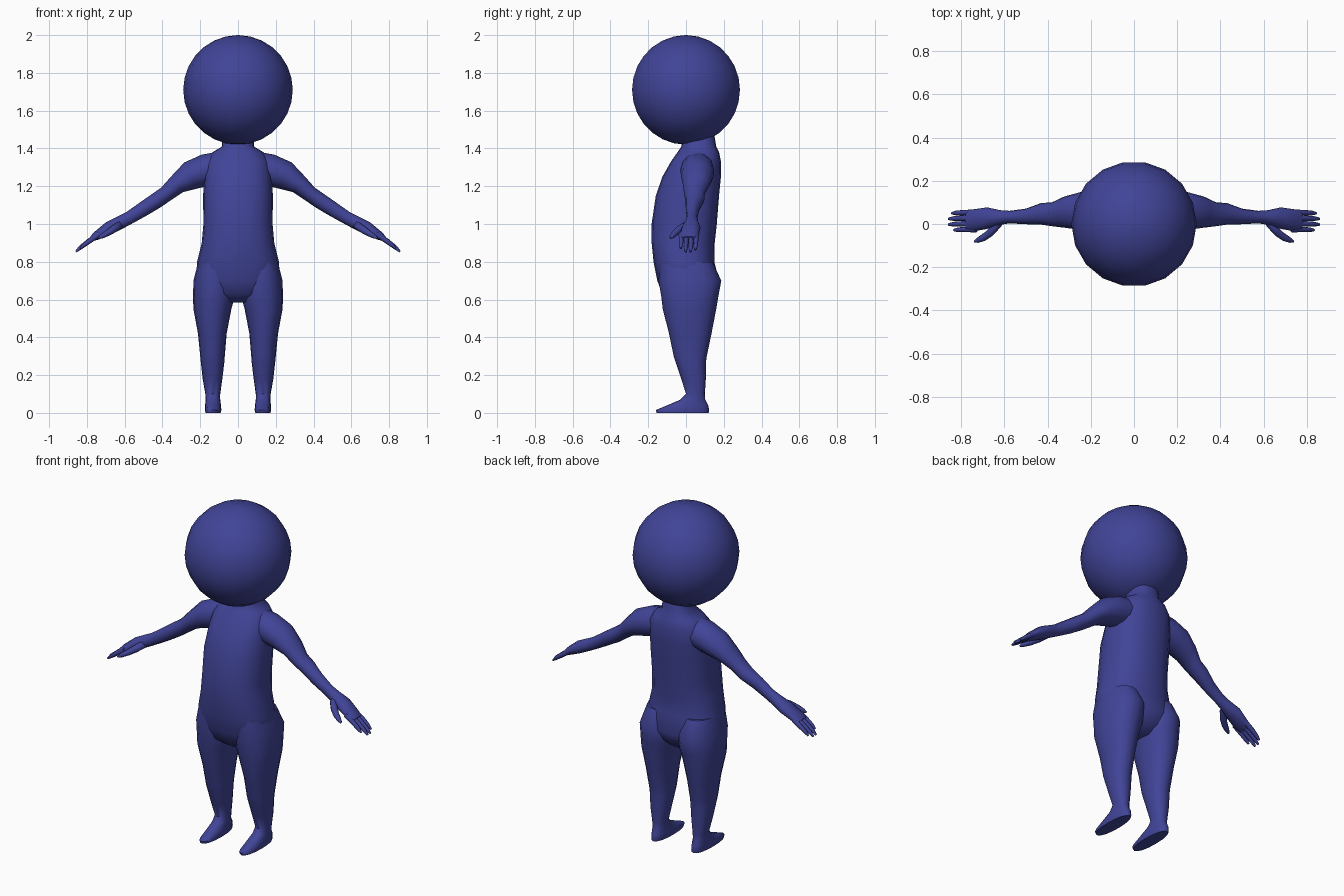
import bpy, bmesh, math
from mathutils import Vector

if "Cube" in bpy.data.objects:
    bpy.data.objects.remove(bpy.data.objects["Cube"])

blue = bpy.data.materials.new("dark blue")
blue.diffuse_color = (0.052, 0.058, 0.31, 1)
blue.use_nodes = True
blue.node_tree.nodes["Principled BSDF"].inputs["Base Color"].default_value = blue.diffuse_color


def loft(bm, rings, n=16, power=1.0):
    """Skin a list of (centre, u axis, v axis) rings into a capped tube."""
    def bend(t):
        return math.copysign(abs(t) ** power, t)
    loops = []
    for c, u, v in rings:
        c, u, v = Vector(c), Vector(u), Vector(v)
        loops.append([bm.verts.new(c + u * bend(math.cos(a)) + v * bend(math.sin(a)))
                      for a in (2 * math.pi * i / n for i in range(n))])
    for a, b in zip(loops, loops[1:]):
        for i in range(n):
            j = (i + 1) % n
            bm.faces.new((a[i], a[j], b[j], b[i]))
    bm.faces.new(loops[0])
    bm.faces.new(loops[-1])


def limb(bm, points, n=12):
    """Tube along points (x, y, z, half thickness, half width in y)."""
    pos = [Vector(p[:3]) for p in points]
    rings = []
    for i, p in enumerate(points):
        d = pos[min(i + 1, len(pos) - 1)] - pos[max(i - 1, 0)]
        d.y = 0
        d.normalize()
        rings.append((pos[i], Vector((-d.z, 0, d.x)) * p[3], (0, p[4], 0)))
    loft(bm, rings, n)


def finish(name, bm, mirror=False, angle=60):
    bmesh.ops.recalc_face_normals(bm, faces=bm.faces)
    mesh = bpy.data.meshes.new(name)
    bm.to_mesh(mesh)
    bm.free()
    mesh.materials.append(blue)
    ob = bpy.data.objects.new(name, mesh)
    bpy.context.collection.objects.link(ob)
    if mirror:
        mod = ob.modifiers.new("mirror", 'MIRROR')
        mod.use_mirror_merge = False
    bpy.ops.object.select_all(action='DESELECT')
    ob.select_set(True)
    bpy.context.view_layer.objects.active = ob
    bpy.ops.object.shade_smooth_by_angle(angle=math.radians(angle))


def level(z, x0, x1, y0, y1):
    """Horizontal ring filling the given x and y extents."""
    return (((x0 + x1) / 2, (y0 + y1) / 2, z), ((x1 - x0) / 2, 0, 0), (0, (y1 - y0) / 2, 0))


# Head: plain round ball
bm = bmesh.new()
R = 0.29
ball = []
for i in range(15):
    t = math.pi * min(max(i / 14, 0.004), 0.996)
    s = R * math.sin(t)
    ball.append(((0, 0, 1.71 - R * math.cos(t)), (s, 0, 0), (0, s, 0)))
loft(bm, ball, 18)
finish("head", bm)

# Torso with neck: (z, half width, front y, back y)
torso = [(1.47, .085, -.02, .15), (1.41, .085, -.025, .16), (1.38, .135, -.045, .175),
         (1.33, .17, -.08, .185), (1.25, .178, -.125, .185), (1.15, .185, -.16, .175),
         (1.0, .183, -.182, .163), (.9, .192, -.182, .152), (.8, .217, -.172, .15),
         (.70, .222, -.152, .175), (.63, .17, -.125, .14), (.585, .07, -.07, .09)]
bm = bmesh.new()
loft(bm, [level(z, -w, w, f, b) for z, w, f, b in torso], 20, 0.85)
finish("torso", bm)

# Legs and feet: (z, inner x, outer x, front y, back y)
leg = [(.80, .03, .21, -.14, .14), (.70, .012, .236, -.145, .187), (.61, .018, .238, -.13, .17),
       (.55, .035, .236, -.123, .16), (.42, .06, .212, -.09, .135), (.30, .07, .20, -.065, .11),
       (.27, .072, .197, -.055, .106), (.18, .083, .187, -.025, .105), (.10, .094, .173, 0, .1),
       (.07, .094, .172, -.03, .102), (.04, .09, .174, -.10, .118),
       (.015, .088, .175, -.16, .122), (0, .092, .172, -.155, .12)]
bm = bmesh.new()
loft(bm, [level(*r) for r in leg], 16, 0.9)
finish("leg", bm, True)

# Arms down to the palm
bm = bmesh.new()
limb(bm, [(.06, .06, 1.31, .08, .08), (.17, .06, 1.285, .085, .09), (.25, .06, 1.257, .077, .087),
          (.323, .055, 1.21, .052, .072), (.38, .045, 1.16, .042, .055), (.43, .047, 1.125, .042, .05),
          (.50, .035, 1.08, .039, .036), (.575, .032, 1.033, .034, .029), (.62, .03, 1.01, .035, .034),
          (.68, .027, .98, .035, .05), (.75, .016, .937, .023, .051), (.775, .014, .922, .014, .046)])
finish("arm", bm, True)

# Four fingers and a thumb
bm = bmesh.new()
for k, reach in enumerate((.835, .86, .86, .845)):
    y = -.025 + k * .026
    s = (reach - .73) / .13
    limb(bm, [(.73, y, .948, .013, .014), (.73 + .06 * s, y, .948 - .04 * s, .014, .0125),
              (.73 + .105 * s, y - .002, .948 - .073 * s, .011, .011),
              (.73 + .128 * s, y - .003, .948 - .095 * s, .005, .006)], 8)
limb(bm, [(.62, .01, 1.0, .02, .025), (.655, -.03, .975, .02, .025), (.69, -.058, .952, .016, .02),
          (.72, -.073, .935, .012, .014), (.738, -.08, .925, .005, .006)], 8)
finish("fingers", bm, True)
